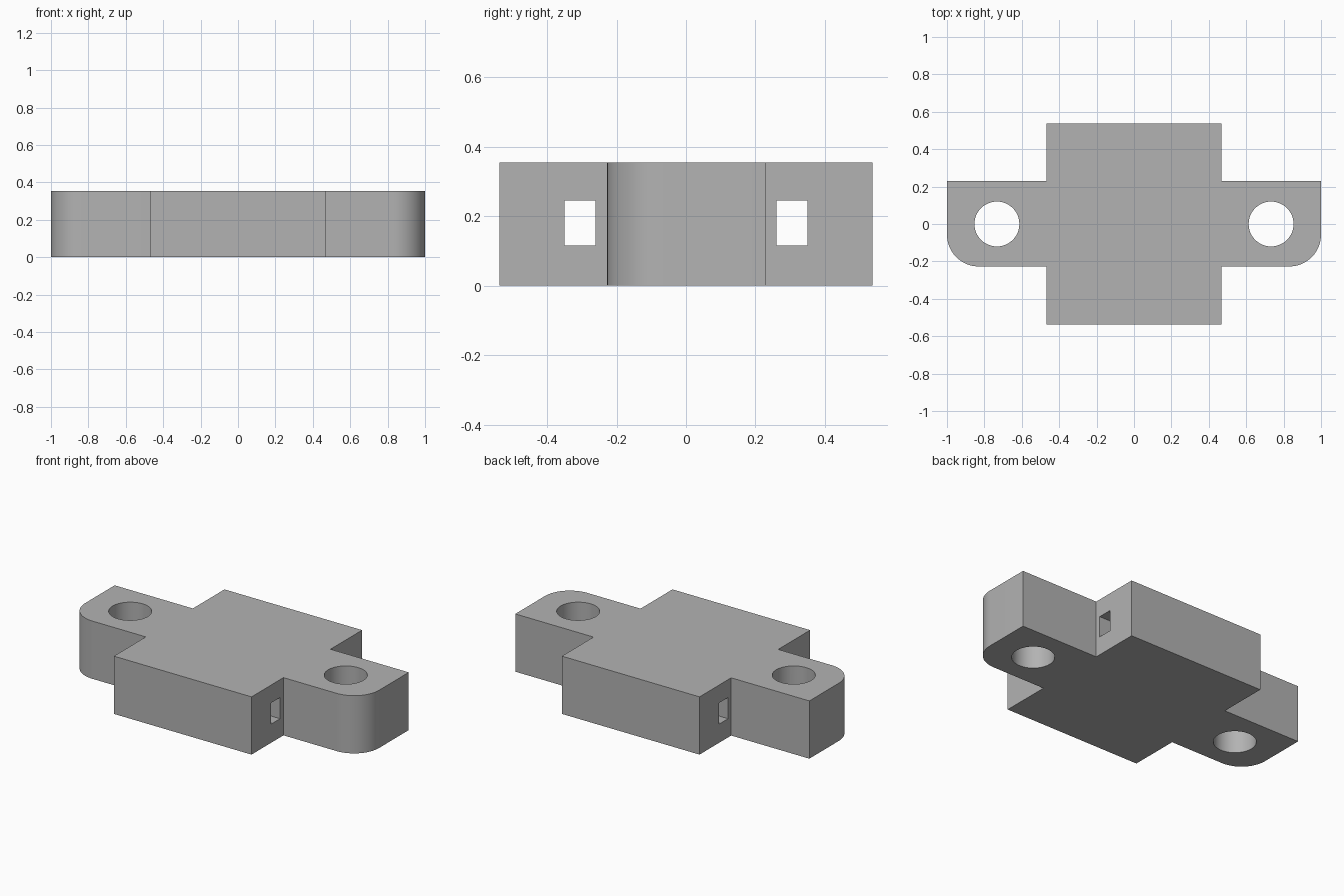
import bpy
import bmesh
from math import cos, sin, pi, radians

if "Cube" in bpy.data.objects:
    bpy.data.objects.remove(bpy.data.objects["Cube"], do_unlink=True)

HEIGHT = 0.355
BODY_X, BODY_Y = 0.468, 0.537
EAR_BACK, EAR_FRONT = 0.23, -0.227
CORNER = 0.17
HOLE_X, HOLE_R = 0.733, 0.12

grey = bpy.data.materials.new("plain grey")
grey.use_nodes = True
colour = (0.45, 0.45, 0.45, 1)
grey.diffuse_color = colour
grey.node_tree.nodes["Principled BSDF"].inputs["Base Color"].default_value = colour


def prism(name, outline, z0, z1):
    """Extrude a closed xy outline from z0 to z1."""
    bm = bmesh.new()
    face = bm.faces.new([bm.verts.new((x, y, z0)) for x, y in outline])
    top = bmesh.ops.extrude_face_region(bm, geom=[face])["geom"]
    moved = [v for v in top if isinstance(v, bmesh.types.BMVert)]
    bmesh.ops.translate(bm, verts=moved, vec=(0, 0, z1 - z0))
    bmesh.ops.recalc_face_normals(bm, faces=bm.faces)
    mesh = bpy.data.meshes.new(name)
    bm.to_mesh(mesh)
    bm.free()
    mesh.materials.append(grey)
    obj = bpy.data.objects.new(name, mesh)
    bpy.context.collection.objects.link(obj)
    return obj


def arc(cx, cy, r, start, end, steps):
    angles = [start + (end - start) * i / steps for i in range(steps + 1)]
    return [(cx + r * cos(a), cy + r * sin(a)) for a in angles]


# Mounting block: one half of the outline, mirrored to the other side
half = [(BODY_X, -BODY_Y), (BODY_X, EAR_FRONT)]
half += arc(1 - CORNER, EAR_FRONT + CORNER, CORNER, -pi / 2, 0, 16)
half += [(1, EAR_BACK), (BODY_X, EAR_BACK), (BODY_X, BODY_Y)]
block = prism("mounting_block", half + [(-x, y) for x, y in reversed(half)], 0, HEIGHT)

# Cutters: screw holes through the ears, slots through the body
cutters = []
for side in (-1, 1):
    circle = arc(side * HOLE_X, 0, HOLE_R, 0, 2 * pi, 48)[:-1]
    cutters.append(prism("screw_hole_cutter", circle, -0.1, HEIGHT + 0.1))
    y0, y1 = side * 0.26, side * 0.35
    slot = [(-0.6, y0), (0.6, y0), (0.6, y1), (-0.6, y1)]
    cutters.append(prism("slot_cutter", slot, 0.115, 0.245))

bpy.context.view_layer.objects.active = block
for cutter in cutters:
    cutter.hide_render = True
    cut = block.modifiers.new("cut", "BOOLEAN")
    cut.operation = "DIFFERENCE"
    cut.solver = "EXACT"
    cut.object = cutter
    bpy.ops.object.modifier_apply(modifier=cut.name)
    bpy.data.objects.remove(cutter, do_unlink=True)

# Smooth the round corners and holes, keep the edges sharp
bpy.ops.object.select_all(action="DESELECT")
block.select_set(True)
bpy.ops.object.shade_smooth_by_angle(angle=radians(30))
